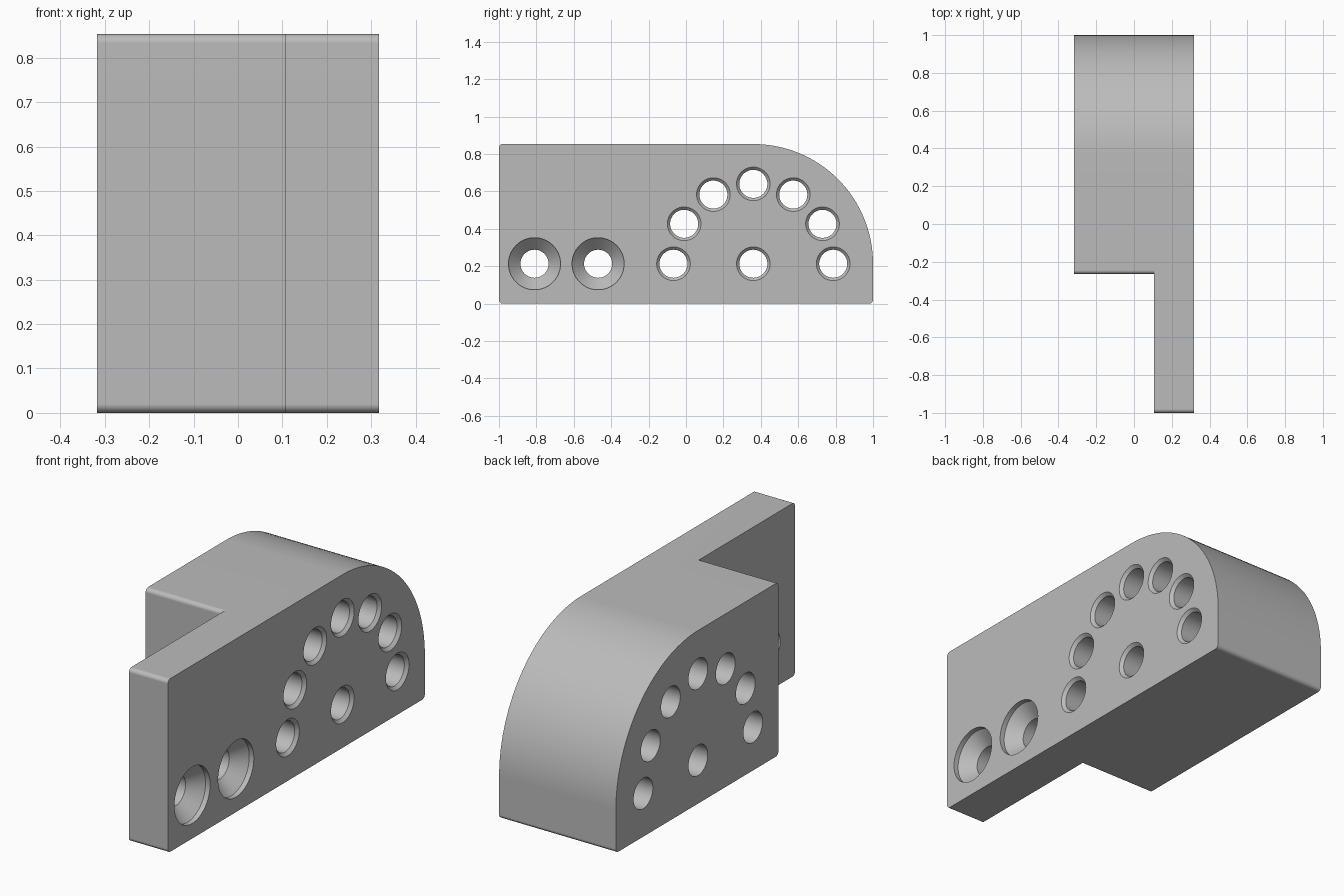
import bpy, bmesh
from math import sin, cos, pi, radians
from mathutils import Vector

cube = bpy.data.objects.get("Cube")
if cube:
    bpy.data.objects.remove(cube, do_unlink=True)

HALF = 0.318            # half the width
STEP = 0.106            # inner face of the thin plate
HEIGHT = 0.853
FILLET = 0.02
PIVOT = (0.36, 0.213)   # centre of the big round and of the hole circle
ROUND = 0.64
SHOULDER = -0.265       # front face of the thick body

grey = bpy.data.materials.new("plain grey")
grey.use_nodes = True
grey.diffuse_color = (0.5, 0.5, 0.5, 1)
grey.node_tree.nodes["Principled BSDF"].inputs["Base Color"].default_value = (0.5, 0.5, 0.5, 1)


def arc(cy, cz, r, start, end, steps=6):
    angles = [radians(start + (end - start) * i / steps) for i in range(steps + 1)]
    return [(cy + r * cos(a), cz + r * sin(a)) for a in angles]


def make_object(name, bm):
    bmesh.ops.recalc_face_normals(bm, faces=bm.faces)
    mesh = bpy.data.meshes.new(name)
    bm.to_mesh(mesh)
    bm.free()
    mesh.materials.append(grey)
    obj = bpy.data.objects.new(name, mesh)
    bpy.context.collection.objects.link(obj)
    return obj


def extrude(name, outline, x0, x1):
    bm = bmesh.new()
    face = bm.faces.new([bm.verts.new((x0, y, z)) for y, z in outline])
    result = bmesh.ops.extrude_face_region(bm, geom=[face])
    moved = [v for v in result["geom"] if isinstance(v, bmesh.types.BMVert)]
    bmesh.ops.translate(bm, verts=moved, vec=Vector((x1 - x0, 0, 0)))
    return make_object(name, bm)


def add_drill(bm, y, z, profile, sides=64):
    # Turned solid along x from (x, radius) pairs
    rings = [[bm.verts.new((x, y + r * cos(2 * pi * i / sides), z + r * sin(2 * pi * i / sides)))
              for i in range(sides)] for x, r in profile]
    for a, b in zip(rings, rings[1:]):
        for i in range(sides):
            j = (i + 1) % sides
            bm.faces.new((a[i], a[j], b[j], b[i]))
    bm.faces.new(rings[0])
    bm.faces.new(rings[-1])


# Full-width block with one large rounded corner and small fillets
f = FILLET
outline = (arc(-1 + f, f, f, 180, 270) + arc(1 - f, f, f, 270, 360)
           + arc(*PIVOT, ROUND, 0, 90, 32) + arc(-1 + f, HEIGHT - f, f, 90, 180))
block = extrude("mounting_block", outline, -HALF, HALF)

# Cutter that leaves the thin plate and fillets the shoulder
notch = ([(-1.2, -0.2), (SHOULDER + f, -0.2)]
         + arc(SHOULDER + f, f, f, 270, 180)
         + arc(SHOULDER + f, HEIGHT - f, f, 180, 90)
         + [(SHOULDER + f, 1.1), (-1.2, 1.1)])
notch_cutter = extrude("notch_cutter", notch, -0.6, STEP)

# Drills: chamfered holes on a half circle plus its centre, two countersunk holes
chamfered = [(HALF + 0.02, 0.11), (HALF - 0.015, 0.075), (-0.5, 0.075)]
countersunk = [(0.5, 0.139), (HALF - 0.025, 0.139), (HALF - 0.089, 0.075), (-0.5, 0.075)]
bm = bmesh.new()
add_drill(bm, *PIVOT, chamfered)
for y, z in arc(*PIVOT, 0.427, 0, 180, 6):
    add_drill(bm, y, z, chamfered)
for y in (-0.81, -0.47):
    add_drill(bm, y, PIVOT[1], countersunk)
hole_cutter = make_object("hole_cutter", bm)

# Apply the cuts
bpy.ops.object.select_all(action="DESELECT")
block.select_set(True)
bpy.context.view_layer.objects.active = block
for cutter in (notch_cutter, hole_cutter):
    cutter.hide_render = True
    mod = block.modifiers.new("cut", "BOOLEAN")
    mod.operation = "DIFFERENCE"
    mod.solver = "EXACT"
    mod.object = cutter
    bpy.ops.object.modifier_apply(modifier=mod.name)
    bpy.data.objects.remove(cutter, do_unlink=True)

# Smooth rounds with crisp edges
bpy.ops.object.shade_smooth_by_angle(angle=radians(25))
weighted = block.modifiers.new("weighted normals", "WEIGHTED_NORMAL")
weighted.keep_sharp = True
